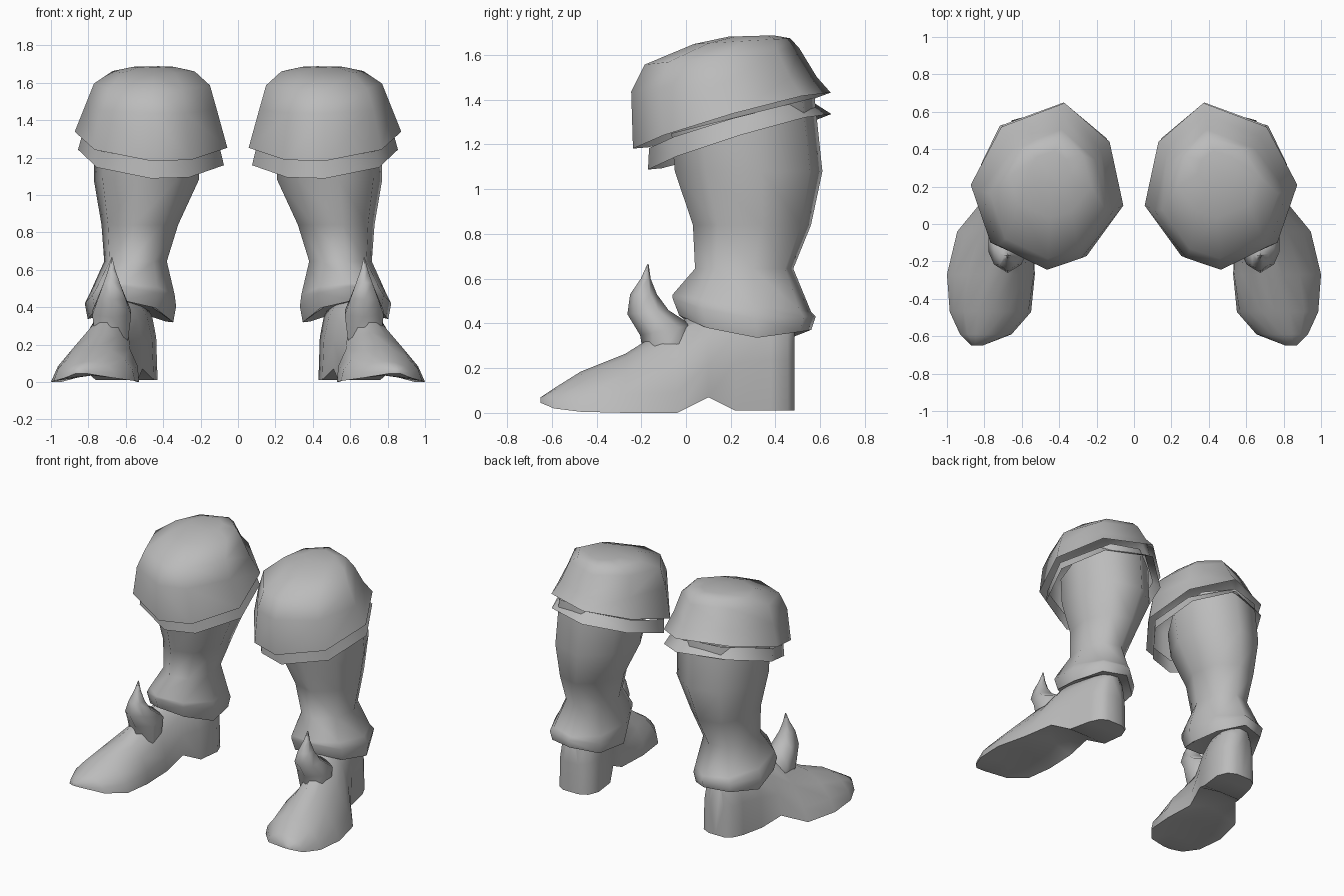
import bpy, bmesh, math

if "Cube" in bpy.data.objects:
    bpy.data.objects.remove(bpy.data.objects["Cube"])

grey = bpy.data.materials.new("plain grey")
grey.diffuse_color = (0.5, 0.5, 0.5, 1)
grey.use_nodes = True
grey.node_tree.nodes["Principled BSDF"].inputs["Base Color"].default_value = grey.diffuse_color


def loft(name, rings, cap_start=False, cap_end=False, sharp=65):
    """Skin a list of equal-length point rings, then mirror to the other boot."""
    bm = bmesh.new()
    loops = [[bm.verts.new(p) for p in ring] for ring in rings]
    n = len(loops[0])
    for a, b in zip(loops, loops[1:]):
        for i in range(n):
            j = (i + 1) % n
            bm.faces.new((a[i], a[j], b[j], b[i]))
    if cap_start:
        bm.faces.new(loops[0])
    if cap_end:
        bm.faces.new(loops[-1])
    bmesh.ops.recalc_face_normals(bm, faces=bm.faces[:])
    mesh = bpy.data.meshes.new(name)
    bm.to_mesh(mesh)
    bm.free()
    mesh.materials.append(grey)
    mesh.shade_smooth()
    mesh.set_sharp_from_angle(angle=math.radians(sharp))
    obj = bpy.data.objects.new(name, mesh)
    bpy.context.collection.objects.link(obj)
    obj.modifiers.new("other_boot", 'MIRROR').use_mirror_merge = False
    return obj


def oval(n=8, phase=10):
    return [(math.cos(math.radians(phase + 360 * i / n)),
             math.sin(math.radians(phase + 360 * i / n))) for i in range(n)]


# Uneven eight-sided outline of the cuff
CUFF = [(1, .01), (.6, .71), (-.23, 1), (-.82, .53),
        (-1, -.24), (-.52, -.85), (0, -1), (.74, -.69)]


def ring(cx, cy, z, rx, ry, slope_y=0, slope_x=0, bow=0, shape=None):
    """Outline whose height tilts with x and y and bows along y."""
    pts = []
    for u, v in shape or oval():
        dx, dy = rx * u, ry * v
        pts.append((cx + dx, cy + dy,
                    z + slope_y * dy + slope_x * dx + bow * dy * dy))
    return pts


def cuff_ring(*args):
    return ring(*args, shape=CUFF)


def power(v, e):
    return math.copysign(abs(v) ** e, v)


def foot_section(y, xl, xr, zb, zt, e, skew, hollow=0, n=8):
    """Arched cross-section with a hollowed underside."""
    c, h = (xl + xr) / 2, (xr - xl) / 2
    pts = []
    for i in range(n + 1):
        t = math.pi * i / n
        u, v = power(math.cos(t), e), max(math.sin(t), 0) ** e
        if i in (0, n):
            v = 0
        pts.append((c + u * h + skew * v, y, zb + (zt - zb) * v))
    pts.append((c - .1 * h, y, zb + hollow))
    return pts


# Folded knee cuff with a domed top
loft("knee_cuff", [
    cuff_ring(.465, .205, 1.31, .408, .442, .29, .066),
    cuff_ring(.465, .17, 1.47, .352, .415, .08, .02),
    cuff_ring(.46, .16, 1.595, .31, .345, .11),
    cuff_ring(.45, .25, 1.662, .22, .215, .06),
    cuff_ring(.45, .29, 1.685, .11, .10, .03),
], cap_end=True)

# Narrow band below the cuff
loft("cuff_band", [
    cuff_ring(.465, .20, 1.29, .37, .365, .29, .066),
    cuff_ring(.465, .24, 1.215, .39, .41, .31, .066),
])

# Boot shaft, narrowing to the ankle and flaring out over the foot
loft("shaft", [
    ring(.48, .255, 1.33, .29, .325, .25),
    ring(.49, .28, 1.08, .285, .335),
    ring(.525, .295, .84, .208, .268),
    ring(.548, .26, .645, .17, .223),
    ring(.565, .25, .47, .23, .315, -.12, .05, .2),
    ring(.575, .26, .41, .248, .325, -.12, .06, .6),
    ring(.575, .265, .325, .232, .30, -.10, .06, .9),
    ring(.575, .27, .39, .14, .20, -.13, .05, .6),
], cap_end=True)

# Foot, from the turned-out toe to the rounded heel
loft("foot", [
    foot_section(-.65, .81, .87, .045, .07, 1, 0),
    foot_section(-.59, .655, .93, .02, .11, 1, 0, .015),
    foot_section(-.47, .55, .985, .005, .185, 1.1, -.01, .04),
    foot_section(-.27, .53, 1.0, 0, .265, 1.2, -.05, .06),
    foot_section(-.04, .54, .945, 0, .41, 1.55, -.07, .06),
    foot_section(.10, .51, .83, .07, .45, 1, -.03, .02),
    foot_section(.22, .45, .76, .01, .45, .75, 0),
    foot_section(.38, .43, .725, .01, .44, .65, 0),
    foot_section(.455, .46, .69, .01, .42, .65, 0),
    foot_section(.485, .52, .64, .01, .40, .65, 0),
], cap_start=True, cap_end=True)

# Curved spike growing out of the instep: y, z, half sizes, tilt
spike = [(-.08, .24, .10, .10, .4), (-.09, .37, .12, .115, .2),
         (-.17, .45, .085, .092, .1), (-.19, .53, .05, .06, 0),
         (-.18, .60, .022, .022, 0), (-.17, .665, .003, .003, 0)]
loft("instep_spike", [ring(.675, y, z, rx, ry, tilt, shape=oval(6, 30))
                      for y, z, rx, ry, tilt in spike],
     cap_start=True, cap_end=True)
